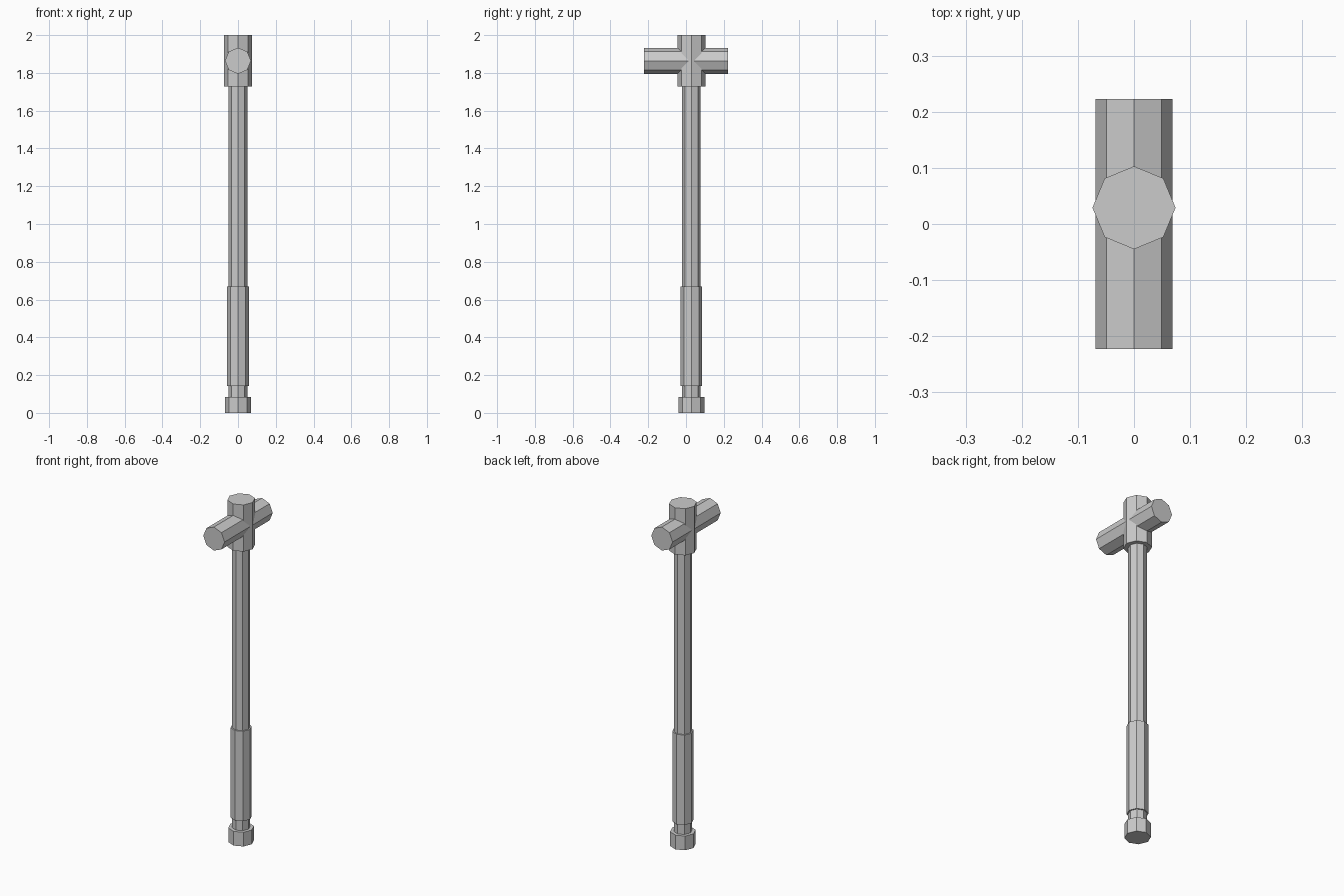
import bpy
from math import radians

cube = bpy.data.objects.get("Cube")
if cube:
    bpy.data.objects.remove(cube, do_unlink=True)

# One plain grey for every part
grey = bpy.data.materials.new("light grey")
colour = (0.6, 0.6, 0.6, 1)
grey.use_nodes = True
grey.diffuse_color = colour
grey.node_tree.nodes["Principled BSDF"].inputs["Base Color"].default_value = colour

AXIS_Y = 0.029  # the handle stands slightly behind the centre


def octagon_bar(name, radius, length, location, tilt=0):
    """Flat-shaded eight-sided bar with its corners on the axes."""
    bpy.ops.mesh.primitive_cylinder_add(
        vertices=8, radius=radius, depth=length,
        location=location, rotation=(radians(tilt), 0, 0))
    bar = bpy.context.object
    bar.name = name
    bar.data.materials.append(grey)
    return bar


def upright(name, radius, bottom, top):
    return octagon_bar(name, radius, top - bottom, (0, AXIS_Y, (bottom + top) / 2))


# Handle, bottom to top
upright("pommel", 0.069, 0, 0.083)
upright("shaft", 0.049, 0.04, 1.76)
upright("grip", 0.057, 0.142, 0.668)

# Head: upright socket crossed by the striking bar
upright("head_socket", 0.074, 1.727, 2)
octagon_bar("striking_bar", 0.069, 0.445, (0, 0, 1.864), tilt=90)
